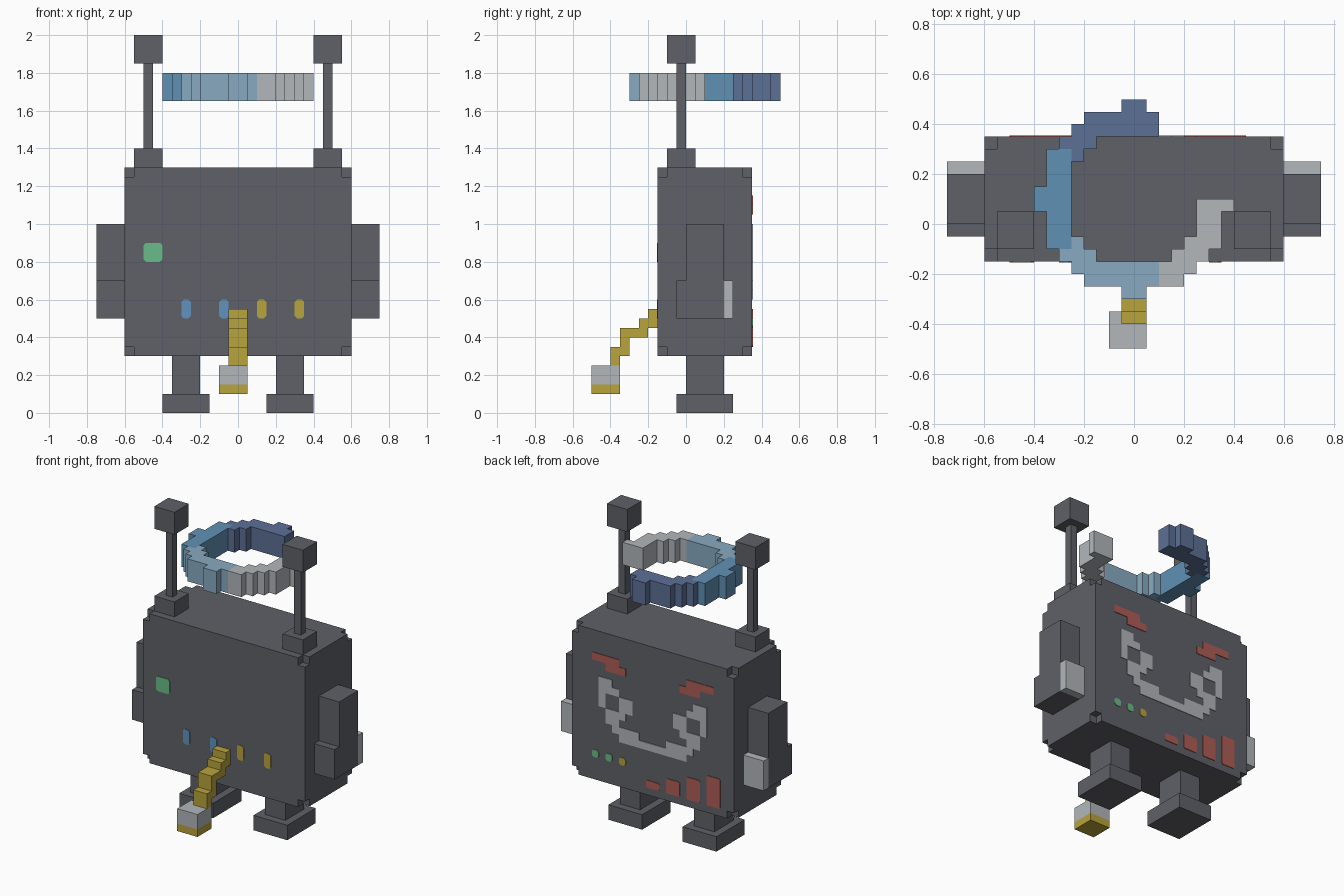
import bpy
import bmesh
from mathutils import Vector

if "Cube" in bpy.data.objects:
    bpy.data.objects.remove(bpy.data.objects["Cube"])

U = 0.05      # one block; every size below is counted in blocks
THIN = 0.08   # thickness of painted plates, in blocks


def paint(name, r, g, b):
    m = bpy.data.materials.new(name)
    m.use_nodes = True
    m.diffuse_color = (r, g, b, 1)
    m.node_tree.nodes["Principled BSDF"].inputs["Base Color"].default_value = (r, g, b, 1)
    return m


charcoal = paint("charcoal", .114, .119, .138)
silver = paint("silver", .445, .474, .491)
yellow = paint("yellow", .479, .371, .045)
green = paint("green", .144, .497, .246)
blue = paint("blue", .122, .287, .515)
pale_blue = paint("pale blue", .246, .402, .533)
mid_blue = paint("mid blue", .117, .283, .456)
deep_blue = paint("deep blue", .107, .162, .305)
red = paint("red", .429, .107, .089)


def finish(name, bm, mat, mirror):
    bmesh.ops.recalc_face_normals(bm, faces=bm.faces)
    bmesh.ops.scale(bm, vec=(U, U, U), verts=bm.verts)
    mesh = bpy.data.meshes.new(name)
    bm.to_mesh(mesh)
    bm.free()
    mesh.materials.append(mat)
    ob = bpy.data.objects.new(name, mesh)
    bpy.context.collection.objects.link(ob)
    if mirror:
        ob.modifiers.new("mirror", 'MIRROR')
    return ob


def blocks(name, mat, *boxes, mirror=False):
    """Boxes given as x0, x1, y0, y1, z0, z1."""
    bm = bmesh.new()
    for x0, x1, y0, y1, z0, z1 in boxes:
        lo, hi = Vector((x0, y0, z0)), Vector((x1, y1, z1))
        vs = bmesh.ops.create_cube(bm, size=1)["verts"]
        bmesh.ops.scale(bm, vec=hi - lo, verts=vs)
        bmesh.ops.translate(bm, vec=(lo + hi) / 2, verts=vs)
    return finish(name, bm, mat, mirror)


def prism(name, mat, outline, axis, lo, hi, mirror=False):
    """Extrude an outline along x (points are y, z) or y (points are x, z)."""
    bm = bmesh.new()
    place = (lambda a, b: (lo, a, b)) if axis == 'x' else (lambda a, b: (a, lo, b))
    face = bm.faces.new([bm.verts.new(place(a, b)) for a, b in outline])
    out = bmesh.ops.extrude_face_region(bm, geom=[face])["geom"]
    step = (hi - lo, 0, 0) if axis == 'x' else (0, hi - lo, 0)
    bmesh.ops.translate(bm, vec=step, verts=[g for g in out if isinstance(g, bmesh.types.BMVert)])
    return finish(name, bm, mat, mirror)


def patch(name, mat, x, z, w, h, y, c=.25):
    """Thin plate with clipped corners."""
    pts = [(x + c, z), (x + w - c, z), (x + w, z + c), (x + w, z + h - c),
           (x + w - c, z + h), (x + c, z + h), (x, z + h - c), (x, z + c)]
    prism(name, mat, pts, 'y', y, y + (THIN if y > 0 else -THIN))


def face_plates(name, mat, spans, mirror=False):
    """Plates on the back panel, given as x0, x1, z0, z1."""
    blocks(name, mat, *[(a, b, 7, 7 + THIN, c, d) for a, b, c, d in spans], mirror=mirror)


# Body with notched corners
blocks("body", charcoal, (-11, 11, -3, 7, 6, 26))
notched = [(-2, 6), (6, 6), (6, 7), (7, 7), (7, 25), (6, 25),
           (6, 26), (-2, 26), (-2, 25), (-3, 25), (-3, 7), (-2, 7)]
prism("body_side", charcoal, notched, 'x', 11, 12, mirror=True)

# Antennas, arms and legs
blocks("antenna", charcoal, (8, 11, -2, 1, 26, 28), (9, 10, -1, 0, 28, 37),
       (8, 11, -2, 1, 37, 40), mirror=True)
prism("arm", charcoal, [(-1, 10), (4, 10), (4, 20), (0, 20), (0, 14), (-1, 14)],
      'x', 12, 15, mirror=True)
blocks("hand", silver, (12, 15, 4, 5, 10, 14), mirror=True)
blocks("leg", charcoal, (4, 7, 0, 4, 2, 6), (3, 8, -1, 5, 0, 2), mirror=True)

# Stepped cable with a plug
cable = [(-3, 11), (-4, 11), (-4, 10), (-5, 10), (-5, 9), (-7, 9), (-7, 7), (-8, 7), (-8, 5),
         (-7, 5), (-7, 6), (-6, 6), (-6, 8), (-4, 8), (-4, 9), (-3, 9)]
prism("cable", yellow, cable, 'x', -1, 1)
blocks("plug", silver, (-2, 1, -10, -7, 3, 5))
blocks("plug_tip", yellow, (-2, 1, -10, -7, 2, 3))


# Floating open ring, one object per colour
def ring_part(name, mat, rows):
    blocks(name, mat, *[(*row, 33, 36) for row in rows])


ring_part("ring_back", deep_blue, [(-5, -4, 5, 6), (-6, -3, 6, 7), (-5, 2, 7, 8),
                                   (-4, 2, 8, 9), (-1, 1, 9, 10)])
ring_part("ring_side", mid_blue, [(-7, -5, 3, 6), (-8, -5, 1, 3), (-7, -5, -2, 1)])
ring_part("ring_front", pale_blue, [(-5, -4, -2, -1), (-6, -3, -3, -2), (-5, 2, -4, -3),
                                    (-4, 2, -5, -4), (-1, 1, -6, -5)])
ring_part("ring_end", silver, [(2, 5, -4, -3), (2, 4, -5, -4), (3, 6, -3, -2),
                               (4, 7, -2, -1), (5, 7, -1, 1), (5, 8, 1, 2)])

# Front lights
patch("front_button", green, -10, 16, 2, 2, -3)
for x, mat in ((-6, blue), (-2, blue), (2, yellow), (6, yellow)):
    patch("front_light", mat, x, 10, 1, 2, -3)

# Face on the back panel: brows, eyes and smile
face_plates("brow", red, [(5, 9, 22, 23), (4, 7, 21, 22)], mirror=True)
face_plates("eye", silver, [(6, 8, 19, 20), (5, 8, 18, 19), (7, 8, 16, 18),
                            (3, 5, 16, 18), (4, 7, 15, 16), (5, 7, 14, 15)], mirror=True)
face_plates("smile", silver, [(2, 6, 13, 14), (0, 5, 12, 13)], mirror=True)

# Indicator dots and level bars
for x, mat in ((8, green), (6, green), (4, yellow)):
    patch("indicator", mat, x, 9, 1, 1, 7)
for i in range(4):
    patch("level_bar", red, -1 - 3 * i, 7, 2, 1 + i, 7, c=.15)
